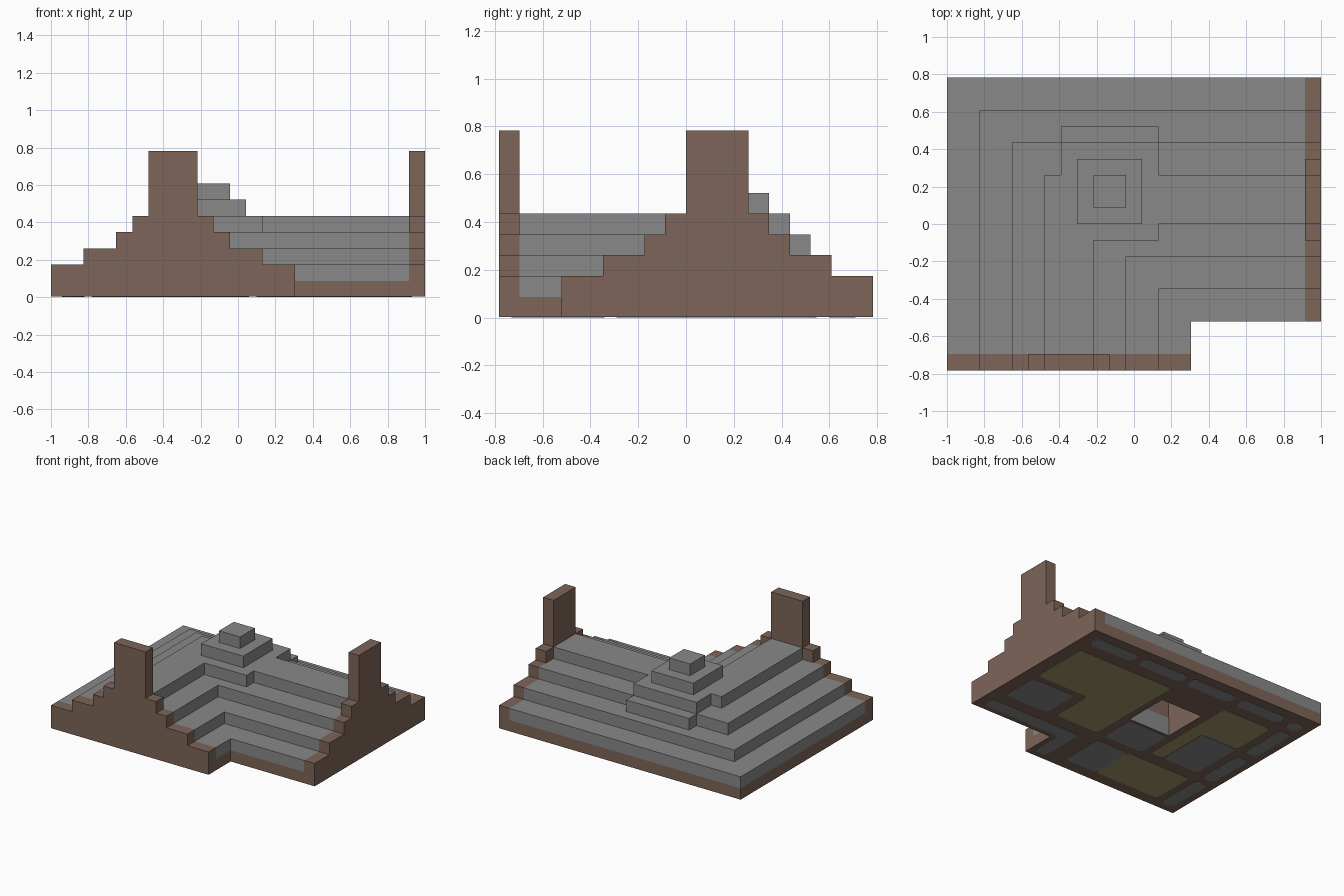
import bpy, bmesh
from mathutils import Vector

if "Cube" in bpy.data.objects:
    bpy.data.objects.remove(bpy.data.objects["Cube"])


def material(name, rgb):
    m = bpy.data.materials.new(name)
    m.use_nodes = True
    m.diffuse_color = (*rgb, 1)
    bsdf = m.node_tree.nodes["Principled BSDF"]
    bsdf.inputs["Base Color"].default_value = (*rgb, 1)
    bsdf.inputs["Roughness"].default_value = 0.9
    return m


stone = material("grey stone", (0.25, 0.25, 0.25))
brown = material("brown wall", (0.205, 0.13, 0.098))
tan = material("olive tan", (0.37, 0.31, 0.15))

U = 2 / 46              # building module
STEP = 2 * U            # height of one roof step
CX, CY = -8 * U, 3 * U  # ridge lines of the two wings
FRONT, END = -18 * U, 1.0
BOTTOM = 0.003


def prism(name, corners, sweep, mat, radius=0.0):
    """Extrude a flat outline along a vector, optionally rounding its corners."""
    bm = bmesh.new()
    face = bm.faces.new([bm.verts.new(c) for c in corners])
    geo = bmesh.ops.extrude_face_region(bm, geom=[face])["geom"]
    moved = [v for v in geo if isinstance(v, bmesh.types.BMVert)]
    bmesh.ops.translate(bm, verts=moved, vec=sweep)
    if radius:
        axis = Vector(sweep).normalized()
        edges = [e for e in bm.edges
                 if abs((e.verts[0].co - e.verts[1].co).normalized().dot(axis)) > 0.99]
        bmesh.ops.bevel(bm, geom=edges, offset=radius, segments=4,
                        affect='EDGES', profile=0.5)
    bmesh.ops.recalc_face_normals(bm, faces=bm.faces)
    mesh = bpy.data.meshes.new(name)
    bm.to_mesh(mesh)
    bm.free()
    mesh.materials.append(mat)
    ob = bpy.data.objects.new(name, mesh)
    bpy.context.collection.objects.link(ob)
    return ob


def slab(name, outline, z0, z1, mat, radius=0.0):
    return prism(name, [(x, y, z0) for x, y in outline], (0, 0, z1 - z0), mat, radius)


def rect(x0, x1, y0, y1):
    return [(x0, y0), (x1, y0), (x1, y1), (x0, y1)]


def l_plan(w, front, end, back_bump=None, front_bump=None):
    """L-shaped plan of half width w, with optional bulges at the corner."""
    left, right = -9 * U, 3 * U
    pts = [(CX - w, front), (CX + w, front)]
    if front_bump is None:
        pts += [(CX + w, CY - w)]
    else:
        pts += [(CX + w, front_bump), (right, front_bump), (right, CY - w)]
    pts += [(end, CY - w), (end, CY + w)]
    if back_bump is not None:
        pts += [(right, CY + w), (right, back_bump), (left, back_bump), (left, CY + w)]
    return pts + [(CX - w, CY + w)]


# Stepped L-shaped roof on a brown plinth
inner_front, inner_end = FRONT + STEP, END - STEP
solids = [slab("plinth", l_plan(15 * U, FRONT, END), BOTTOM, STEP, brown)]
tiers = [(15, None, None), (11, None, None), (7, 12 * U, None), (3, 10 * U, -2 * U)]
for i, (w, back, front) in enumerate(tiers, 1):
    plan = l_plan(w * U, inner_front, inner_end, back, front)
    solids.append(slab(f"roof_tier_{i}", plan, i * STEP, (i + 1) * STEP, stone))

# Cap blocks above the corner
slab("cap_lower", rect(-7 * U, U, 0, 8 * U), 5 * STEP, 6 * STEP, stone)
slab("cap_upper", rect(-5 * U, -U, 2 * U, 6 * U), 6 * STEP, 7 * STEP, stone)

# Stepped gable walls with a tall centre pier
steps = [(15, 4), (11, 6), (7, 8), (5, 10), (3, 18)]


def gable(c):
    half, low = [], 2
    for w, z in steps:
        half += [(w * U, low * U), (w * U, z * U)]
        low = z
    return [(c - w, z) for w, z in half] + [(c + w, z) for w, z in reversed(half)]


prism("front_gable", [(x, FRONT, z) for x, z in gable(CX)], (0, STEP, 0), brown)
prism("side_gable", [(END, y, z) for y, z in gable(CY)], (-STEP, 0, 0), brown)

# Shaft cut up from the underside
shaft = slab("shaft_cutter", rect(-7 * U, U, 0, 8 * U), -0.1, 5 * STEP - 0.01, brown)
shaft.hide_render = True
for ob in solids:
    mod = ob.modifiers.new("shaft", 'BOOLEAN')
    mod.operation = 'DIFFERENCE'
    mod.solver = 'EXACT'
    mod.material_mode = 'TRANSFER'
    mod.object = shaft
    bpy.context.view_layer.objects.active = ob
    bpy.ops.object.modifier_apply(modifier=mod.name)
bpy.data.objects.remove(shaft)
slab("shaft_sill", rect(-7 * U, U, 0, 0.006), BOTTOM, 0.14, stone)

# Thin floor panels on the underside
panels = [
    (rect(0.54, 0.9, -0.28, 0.01), stone),
    (rect(-0.24, 0.03, -0.69, -0.35), stone),
    (rect(-0.3, 0.03, -0.28, -0.01), stone),
    (rect(-0.77, -0.47, -0.25, 0.16), stone),
    (rect(-0.78, -0.24, -0.69, -0.35), tan),
    ([(0.1, -0.27), (0.46, -0.27), (0.46, 0.06), (0.9, 0.06), (0.9, 0.51), (0.1, 0.51)], tan),
    ([(-0.46, -0.25), (-0.36, -0.25), (-0.36, 0.52), (-0.77, 0.52),
      (-0.77, 0.165), (-0.46, 0.165)], tan),
    ([(0.17, -0.73), (0.27, -0.73), (0.27, -0.48), (0.93, -0.48),
      (0.93, -0.38), (0.17, -0.38)], stone),
]
for i, (plan, mat) in enumerate(panels, 1):
    slab(f"floor_panel_{i}", plan, 0, BOTTOM, mat, 0.03)

# Rounded border strips on the underside
for i, x in enumerate((0.73, 0.3, -0.13, -0.565)):
    slab(f"back_strip_{i}", rect(x - 0.19, x + 0.19, 0.61, 0.71), 0, BOTTOM, stone, 0.045)
for i, y in enumerate((0.355, -0.1, -0.53)):
    slab(f"side_strip_{i}", rect(-0.94, -0.84, y - 0.19, y + 0.19), 0, BOTTOM, stone, 0.045)
slab("corner_strip", rect(-0.93, -0.82, 0.6, 0.7), 0, BOTTOM, stone, 0.045)
